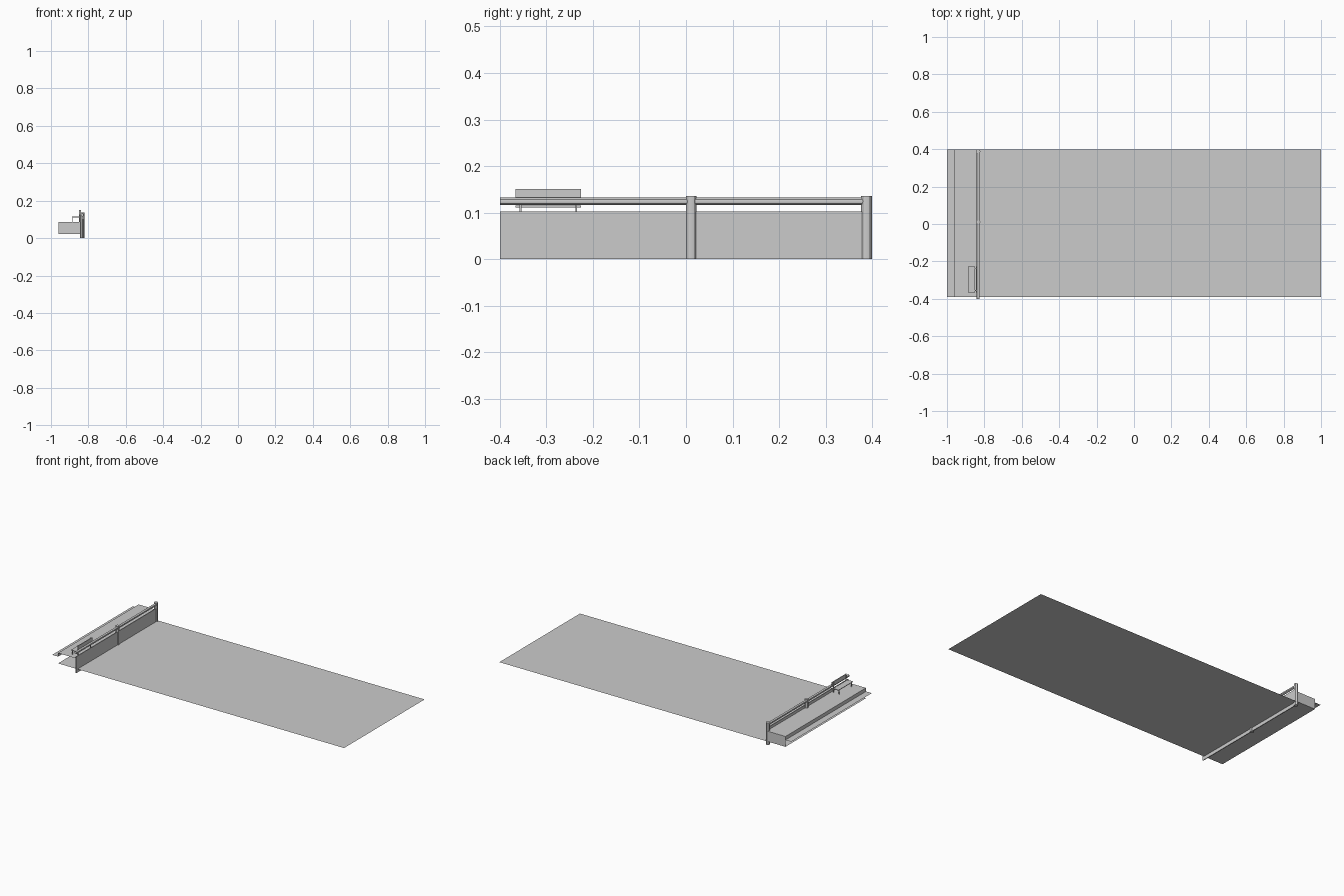
import bpy, bmesh
from mathutils import Vector

if "Cube" in bpy.data.objects:
    bpy.data.objects.remove(bpy.data.objects["Cube"])


def mesh_object(name, bm):
    bmesh.ops.recalc_face_normals(bm, faces=bm.faces)
    me = bpy.data.meshes.new(name)
    bm.to_mesh(me)
    bm.free()
    ob = bpy.data.objects.new(name, me)
    bpy.context.collection.objects.link(ob)
    return ob


def box(name, x, y, z):
    bm = bmesh.new()
    bmesh.ops.create_cube(bm, size=1)
    for v in bm.verts:
        v.co = Vector(r[0] + (c + 0.5) * (r[1] - r[0]) for r, c in zip((x, y, z), v.co))
    return mesh_object(name, bm)


def strip(name, profile, y0, y1):
    """Sweep an open x-z profile along y as a thin sheet."""
    bm = bmesh.new()
    rows = [[bm.verts.new((x, y, z)) for x, z in profile] for y in (y0, y1)]
    for i in range(len(profile) - 1):
        bm.faces.new((rows[0][i], rows[0][i + 1], rows[1][i + 1], rows[1][i]))
    return mesh_object(name, bm)


def rod(name, a, b, radius, sides=12):
    a, b = Vector(a), Vector(b)
    bpy.ops.mesh.primitive_cylinder_add(vertices=sides, radius=radius,
                                        depth=(b - a).length, location=(a + b) / 2)
    ob = bpy.context.object
    ob.name = name
    ob.rotation_euler = (b - a).to_track_quat('Z', 'Y').to_euler()
    bpy.ops.object.shade_smooth_by_angle()
    return ob


# Wide flat water sheet
strip("water_surface", [(-0.96, 0.021), (1.0, 0.021)], -0.39, 0.398)

# Raised walkway with curb and road edge
strip("walkway", [(-1.0, 0.063), (-0.96, 0.063), (-0.96, 0.085), (-0.83, 0.085)], -0.39, 0.398)

# Closing panel at the far end of the walkway
bm = bmesh.new()
bm.faces.new([bm.verts.new((x, 0.398, z)) for x, z in
              ((-0.96, 0.021), (-0.83, 0.021), (-0.83, 0.085), (-0.96, 0.085))])
mesh_object("end_panel", bm)

# Embankment wall panels
for i, (y0, y1) in enumerate(((-0.4, 0.012), (0.021, 0.389))):
    box(f"wall_panel_{i}", (-0.832, -0.827), (y0, y1), (0.0, 0.102))

# Posts and handrail
for i, y in enumerate((0.011, 0.388)):
    rod(f"rail_post_{i}", (-0.833, y, 0), (-0.833, y, 0.136), 0.0115)
rod("handrail", (-0.833, -0.4, 0.124), (-0.833, 0.388, 0.124), 0.008)

# Bench
box("bench_seat", (-0.888, -0.85), (-0.366, -0.226), (0.111, 0.115))
box("bench_back", (-0.845, -0.840), (-0.366, -0.226), (0.126, 0.151))
for i, y in enumerate((-0.356, -0.236)):
    box(f"bench_front_leg_{i}", (-0.886, -0.882), (y - 0.002, y + 0.002), (0.085, 0.112))
    box(f"bench_back_leg_{i}", (-0.849, -0.845), (y - 0.002, y + 0.002), (0.085, 0.151))
